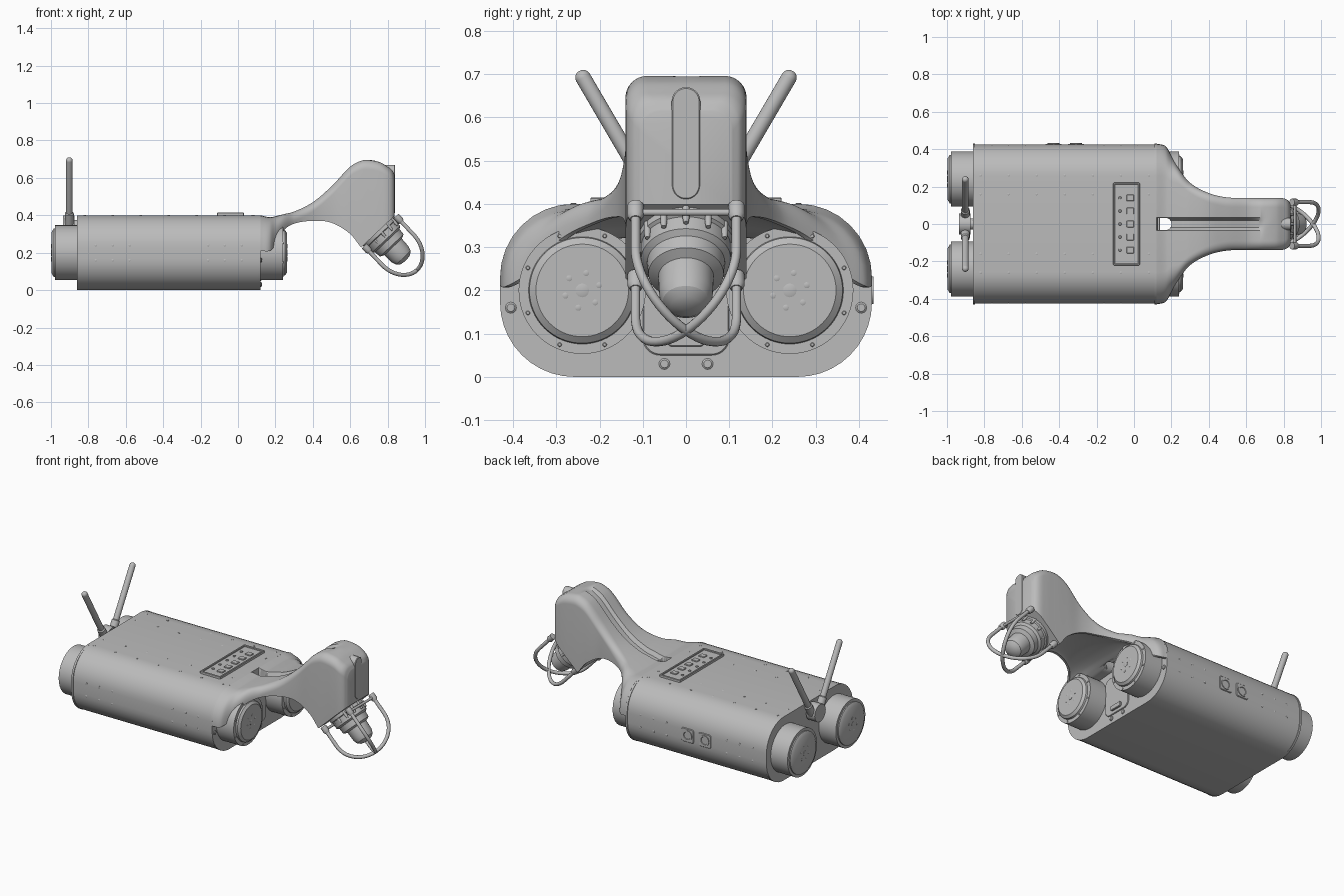
import bpy, bmesh
from math import sin, cos, pi, radians
from mathutils import Vector, Matrix

if "Cube" in bpy.data.objects:
    bpy.data.objects.remove(bpy.data.objects["Cube"])

grey = bpy.data.materials.new("plain grey")
grey.use_nodes = True
colour = (0.5, 0.5, 0.5, 1)
grey.diffuse_color = colour
grey.node_tree.nodes["Principled BSDF"].inputs["Base Color"].default_value = colour
X, Y, Z = Vector((1, 0, 0)), Vector((0, 1, 0)), Vector((0, 0, 1))


def finish(name, bm):
    """Turn a bmesh into an object, smooth with sharp creases."""
    bmesh.ops.recalc_face_normals(bm, faces=bm.faces)
    for f in bm.faces:
        f.smooth = True
    for e in bm.edges:
        e.smooth = e.calc_face_angle(0) < radians(32)
    mesh = bpy.data.meshes.new(name)
    bm.to_mesh(mesh)
    bm.free()
    mesh.materials.append(grey)
    ob = bpy.data.objects.new(name, mesh)
    bpy.context.collection.objects.link(ob)
    return ob


def loft(bm, rings, caps=True):
    rows = [[bm.verts.new(p) for p in ring] for ring in rings]
    n = len(rows[0])
    for a, b in zip(rows, rows[1:]):
        for i in range(n):
            j = (i + 1) % n
            bm.faces.new((a[i], a[j], b[j], b[i]))
    if caps:
        bm.faces.new(rows[0])
        bm.faces.new(rows[-1])


def rounded(w, h, r, n=10):
    """Rounded rectangle outline."""
    out = []
    for q, (sx, sy) in enumerate(((1, 1), (-1, 1), (-1, -1), (1, -1))):
        for k in range(n + 1):
            a = (q + k / n) * pi / 2
            out.append((sx * (w / 2 - r) + r * cos(a), sy * (h / 2 - r) + r * sin(a)))
    return out


def slab(bm, centre, w, h, r, depth, axis, bevel=0.0):
    """Rounded plate extruded along x, y or z, with a chamfered rim."""
    frame = {"x": (Y, Z, X), "y": (Z, X, Y), "z": (X, Y, Z)}[axis]
    c = Vector(centre)
    steps = [(0, -depth / 2), (0, depth / 2)]
    if bevel:
        steps = [(bevel, -depth / 2), (0, bevel - depth / 2), (0, depth / 2 - bevel), (bevel, depth / 2)]
    loft(bm, [[c + frame[0] * u + frame[1] * v + frame[2] * t
               for u, v in rounded(w - 2 * s, h - 2 * s, r - s)] for s, t in steps])


def slab_part(name, *args):
    bm = bmesh.new()
    slab(bm, *args)
    return finish(name, bm)


def lathe(bm, profile, origin, axis, seg=48):
    """Turned solid from (radius, distance) pairs."""
    rot = axis.to_track_quat("Z", "Y")
    o = Vector(origin)
    loft(bm, [[o + rot @ Vector((r * cos(2 * pi * k / seg), r * sin(2 * pi * k / seg), t))
               for k in range(seg)] for r, t in profile])


def lathe_part(name, *args):
    bm = bmesh.new()
    lathe(bm, *args)
    return finish(name, bm)


def pegs(name, places, axis, r, h=0.004):
    bm = bmesh.new()
    for p in places:
        lathe(bm, [(r, -h), (r, h / 2), (r * 0.7, h)], p, axis, 12)
    return finish(name, bm)


def tube(name, points, radius, closed=False):
    cu = bpy.data.curves.new(name, "CURVE")
    cu.dimensions = "3D"
    cu.bevel_depth = radius
    cu.bevel_resolution = 3
    cu.use_fill_caps = True
    sp = cu.splines.new("POLY")
    sp.points.add(len(points) - 1)
    for sp_pt, p in zip(sp.points, points):
        sp_pt.co = (*p, 1)
    sp.use_smooth = True
    cu.materials.append(grey)
    ob = bpy.data.objects.new(name, cu)
    bpy.context.collection.objects.link(ob)


# Main hull with end flange
slab_part("hull", (-0.37, 0, 0.2), 0.85, 0.4, 0.17, 0.98, "x")
slab_part("rear_flange", (-0.855, 0, 0.2), 0.86, 0.4, 0.172, 0.012, "x")
slab_part("front_flange", (0.115, 0, 0.2), 0.86, 0.4, 0.172, 0.012, "x")
slab_part("front_centre_plate", (0.121, 0, 0.17), 0.2, 0.24, 0.04, 0.012, "x", 0.003)
slab_part("front_socket", (0.128, 0, 0.085), 0.085, 0.03, 0.01, 0.02, "x", 0.003)

# Twin drive cylinders with caps and bolts
for side, y in (("left", 0.24), ("right", -0.24)):
    lathe_part(side + "_drive_cylinder",
               [(0.11, -0.997), (0.13, -0.985), (0.13, -0.978), (0.147, -0.978), (0.147, 0.24),
                (0.124, 0.24), (0.122, 0.25), (0.107, 0.262)], (0, y, 0.2), X, 64)
    for end, x, face in (("front", 0.262, X), ("rear", -0.997, -X)):
        ring = [(x, y + 0.041 * cos(k * pi / 3 + 0.3), 0.2 + 0.041 * sin(k * pi / 3 + 0.3)) for k in range(6)]
        pegs(f"{side}_{end}_cap_bolts", ring, face, 0.007, 0.002)
        pegs(f"{side}_{end}_cap_hub", [(x, y, 0.2)], face, 0.016, 0.003)
    pegs(side + "_rim_bolts", [(0.24, y + 0.136 * cos((k + 0.5) * pi / 4), 0.2 + 0.136 * sin((k + 0.5) * pi / 4))
                               for k in range(8)], X, 0.005)

# Hull fasteners
pegs("flange_bolts", [(0.121, s * y, z) for s in (-1, 1) for y, z in ((0.05, 0.03), (0.405, 0.16))], X, 0.013, 0.006)
pegs("deck_bolts", [(-0.82 + 0.15 * k, y, 0.4) for k in range(7) for y in (-0.26, -0.16, 0.16, 0.26)], Z, 0.007, 0.002)
for side, s in (("left", 1), ("right", -1)):
    pegs(side + "_side_bolts", [(x + 0.09 * k, s * 0.424, z) for x in (-0.76, -0.16) for k in range(3)
                                for z in (0.16, 0.24)], Y * s, 0.007, 0.002)

# Deck control panel with rim and switches
slab_part("panel_plate", (-0.04, 0, 0.4), 0.14, 0.44, 0.012, 0.012, "z")
bm = bmesh.new()
for s in (-1, 1):
    slab(bm, (-0.04 + s * 0.066, 0, 0.405), 0.01, 0.44, 0.004, 0.02, "z", 0.002)
    slab(bm, (-0.04, s * 0.216, 0.405), 0.14, 0.01, 0.004, 0.02, "z", 0.002)
finish("panel_rim", bm)
bm = bmesh.new()
for k in range(5):
    slab(bm, (-0.02, -0.14 + 0.07 * k, 0.408), 0.04, 0.035, 0.005, 0.008, "z", 0.002)
    slab(bm, (-0.075, -0.14 + 0.07 * k, 0.408), 0.015, 0.015, 0.005, 0.008, "z", 0.002)
finish("panel_switches", bm)

# Side connectors
bm = bmesh.new()
for x in (-0.31, -0.43):
    slab(bm, (x, 0.423, 0.2), 0.085, 0.085, 0.012, 0.012, "y", 0.003)
    lathe(bm, [(0.032, 0), (0.032, 0.008), (0.024, 0.008), (0.022, 0.003)], (x, 0.425, 0.2), Y, 24)
finish("side_connectors", bm)

# Swept neck: x, half width, edge height, top, corner radius, underside arch, groove depth
stations = [
    (0.12, 0.43, 0.21, 0.40, 0.17, 0.12, 0.02), (0.17, 0.415, 0.21, 0.39, 0.165, 0.12, 0.025),
    (0.20, 0.365, 0.24, 0.395, 0.14, 0.10, 0.025), (0.24, 0.295, 0.315, 0.405, 0.08, 0.04, 0.025),
    (0.30, 0.22, 0.355, 0.42, 0.055, 0.015, 0.025), (0.40, 0.165, 0.37, 0.47, 0.05, 0.015, 0.025),
    (0.50, 0.142, 0.36, 0.555, 0.05, 0.015, 0.025), (0.60, 0.14, 0.30, 0.66, 0.05, 0.015, 0.025),
    (0.66, 0.14, 0.225, 0.692, 0.05, 0.01, 0.015), (0.70, 0.14, 0.18, 0.695, 0.05, 0, 0),
    (0.76, 0.14, 0.18, 0.683, 0.05, 0, 0), (0.80, 0.137, 0.18, 0.66, 0.05, 0, 0),
    (0.825, 0.125, 0.18, 0.64, 0.05, 0, 0), (0.838, 0.105, 0.18, 0.615, 0.05, 0, 0)]
P = [Vector(s) for s in stations]


def slope(i):
    a, b = P[max(i - 1, 0)], P[min(i + 1, len(P) - 1)]
    return (b - a) / (b[0] - a[0])


def section(x, hw, zb, zt, r, arch, g):
    zb, arch = min(zb, zt - r - 0.005), max(arch, 0.002)
    half = [(0, zt - g), (0.02, zt - g), (0.034, zt)]
    half += [(hw - r + r * sin(k * pi / 16), zt - r + r * cos(k * pi / 16)) for k in range(9)]
    half += [(hw, zb)]
    half += [((hw - 0.015) * cos(k * pi / 16), zb + arch * sin(k * pi / 16)) for k in range(8)] + [(0, zb + arch)]
    loop = half + [(-y, z) for y, z in half[-2:0:-1]]
    return [(x, y, z) for y, z in loop]


rings = []
for i in range(len(P) - 1):
    span = P[i + 1][0] - P[i][0]
    for k in range(6):
        t = k / 6
        rings.append(section(*(P[i] * (2 * t**3 - 3 * t**2 + 1) + P[i + 1] * (3 * t**2 - 2 * t**3)
                               + slope(i) * span * (t**3 - 2 * t**2 + t) + slope(i + 1) * span * (t**3 - t**2))))
rings.append(section(*P[-1]))
down = Vector((0.687, 0, -0.727))   # direction the lamp points
along = Vector((0.727, 0, 0.687))
bm = bmesh.new()
loft(bm, rings)
bmesh.ops.bisect_plane(bm, geom=bm.verts[:] + bm.edges[:] + bm.faces[:], plane_co=(0.75, 0, 0.315),
                       plane_no=down, clear_outer=True)
bmesh.ops.holes_fill(bm, edges=[e for e in bm.edges if e.is_boundary], sides=0)
neck = finish("neck", bm)

# Hole at the root of the neck
cutter = slab_part("neck_hole_cutter", (0.15, 0, 0.3), 0.1, 0.066, 0.032, 0.5, "z")
cutter.hide_render = True
cutter.hide_viewport = True
cut = neck.modifiers.new("hole", "BOOLEAN")
cut.operation = "DIFFERENCE"
cut.object = cutter
slab_part("head_window", (0.813, 0, 0.54), 0.066, 0.26, 0.033, 0.054, "x", 0.003)

# Lamp under the head
lathe_part("lamp", [(0.112, -0.02), (0.112, 0.018), (0.104, 0.022), (0.104, 0.06), (0.09, 0.07), (0.087, 0.105),
                    (0.064, 0.115), (0.062, 0.17), (0.054, 0.195), (0.035, 0.21), (0.01, 0.215)],
           (0.75, 0, 0.315), down)
base = Vector((0.775, 0, 0.30))
ribs = [base - down * 0.01 + (along * cos(k * pi / 6) + Y * sin(k * pi / 6)) * 0.103 for k in range(12)]
pegs("lamp_ribs", ribs, down, 0.008, 0.03)

# Crossed guard hoops, feet and end bars
feet = []
for name, s in (("guard_hoop_a", 1), ("guard_hoop_b", -1)):
    out = (along + Y * s).normalized() * 0.165
    arc = [base + out * cos(k * pi / 28) + down * (0.115 + 0.15 * sin(k * pi / 28)) for k in range(29)]
    tube(name, [base + out] + arc + [base - out], 0.011)
    feet += [base + out, base - out]
pegs("guard_feet", feet, down, 0.019, 0.022)
for name, s in (("guard_upper_bar", 1), ("guard_lower_bar", -1)):
    tube(name, [base + along * 0.117 * s + Y * y for y in (-0.117, 0.117)], 0.008)

# Antenna mount and splayed antennas
lathe_part("antenna_mount", [(0.055, -0.935), (0.055, -0.875), (0.03, -0.875), (0.03, -0.855)], (0, 0, 0.345), X, 16)
for side, s in (("left", 1), ("right", -1)):
    foot, tip = Vector((-0.902, s * 0.035, 0.345)), Vector((-0.902, s * 0.238, 0.692))
    length = (tip - foot).length
    dome = [(0.018 * cos(k * pi / 12), length + 0.018 * sin(k * pi / 12)) for k in range(6)]
    lathe_part(side + "_antenna", [(0.024, 0), (0.024, 0.075), (0.018, 0.08)] + dome, foot, tip - foot, 20)
